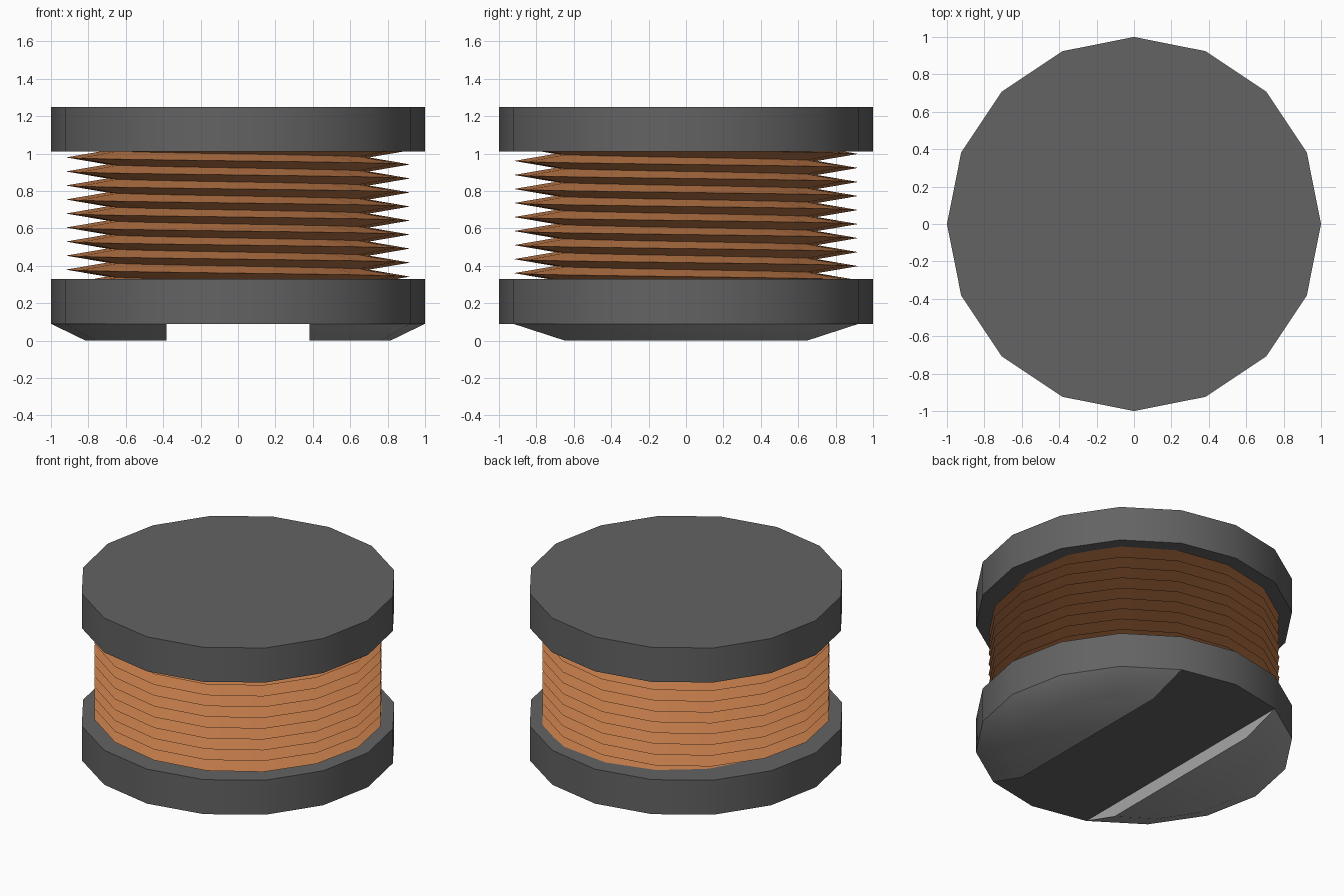
import bpy, bmesh, math

if "Cube" in bpy.data.objects:
    bpy.data.objects.remove(bpy.data.objects["Cube"], do_unlink=True)

SIDES = 16
STEP = math.tau / SIDES


def material(name, rgb):
    m = bpy.data.materials.new(name)
    m.use_nodes = True
    m.diffuse_color = (*rgb, 1)
    bsdf = m.node_tree.nodes["Principled BSDF"]
    bsdf.inputs["Base Color"].default_value = (*rgb, 1)
    bsdf.inputs["Roughness"].default_value = 0.6
    return m


ferrite = material("dark grey ferrite", (0.125, 0.125, 0.125))
metal = material("light grey metal", (0.38, 0.38, 0.38))
copper = material("copper", (0.60, 0.22, 0.075))


def finish(name, bm, mat):
    mesh = bpy.data.meshes.new(name)
    bmesh.ops.recalc_face_normals(bm, faces=bm.faces[:])
    bm.to_mesh(mesh)
    bm.free()
    obj = bpy.data.objects.new(name, mesh)
    bpy.context.collection.objects.link(obj)
    mesh.materials.append(mat)
    bpy.ops.object.select_all(action='DESELECT')
    obj.select_set(True)
    bpy.context.view_layer.objects.active = obj
    bpy.ops.object.shade_smooth_by_angle(angle=math.radians(30))
    return obj


def prism(name, low, high, z0, z1, mat):
    """Solid between two matching outlines."""
    bm = bmesh.new()
    a = [bm.verts.new((x, y, z0)) for x, y in low]
    b = [bm.verts.new((x, y, z1)) for x, y in high]
    bm.faces.new(a)
    bm.faces.new(b)
    n = len(a)
    for i in range(n):
        j = (i + 1) % n
        bm.faces.new((a[i], a[j], b[j], b[i]))
    return finish(name, bm, mat)


# Upper and lower flanges
ring = [(math.cos(i * STEP), math.sin(i * STEP)) for i in range(SIDES)]
prism("top_flange", ring, ring, 1.01, 1.25, ferrite)
prism("bottom_flange", ring, ring, 0.09, 0.33, ferrite)

# Contact feet: flange segments either side of the slot, tapering downwards
slot = math.cos(3 * STEP)
for side, name in ((1, "left_foot"), (-1, "right_foot")):
    top = [(side * math.cos(i * STEP), math.sin(i * STEP)) for i in range(-3, 4)]
    bottom = [(side * (slot + (abs(x) - slot) * 0.7), y * 0.7) for x, y in top]
    prism(name, bottom, top, 0.0, 0.09, metal)

# Winding: a helical ridge descending counter-clockwise, its ends inside the flanges
PITCH, R_TIP, R_VALLEY = 0.075, 0.92, 0.70
bm = bmesh.new()
tips, valleys = [], []
for i in range(-SIDES * 2, SIDES * 10 + 1):
    c, s = math.cos(i * STEP), math.sin(i * STEP)
    z = 0.942 - PITCH * i / SIDES
    tips.append(bm.verts.new((R_TIP * c, R_TIP * s, z)))
    valleys.append(bm.verts.new((R_VALLEY * c, R_VALLEY * s, z - PITCH / 2)))
for i in range(len(tips) - 1):
    # underside of the ridge
    bm.faces.new((tips[i], valleys[i], valleys[i + 1], tips[i + 1]))
    # upper side of the next turn
    k = i + SIDES
    if k + 1 < len(tips):
        bm.faces.new((valleys[i], tips[k], tips[k + 1], valleys[i + 1]))
finish("wire_winding", bm, copper)
